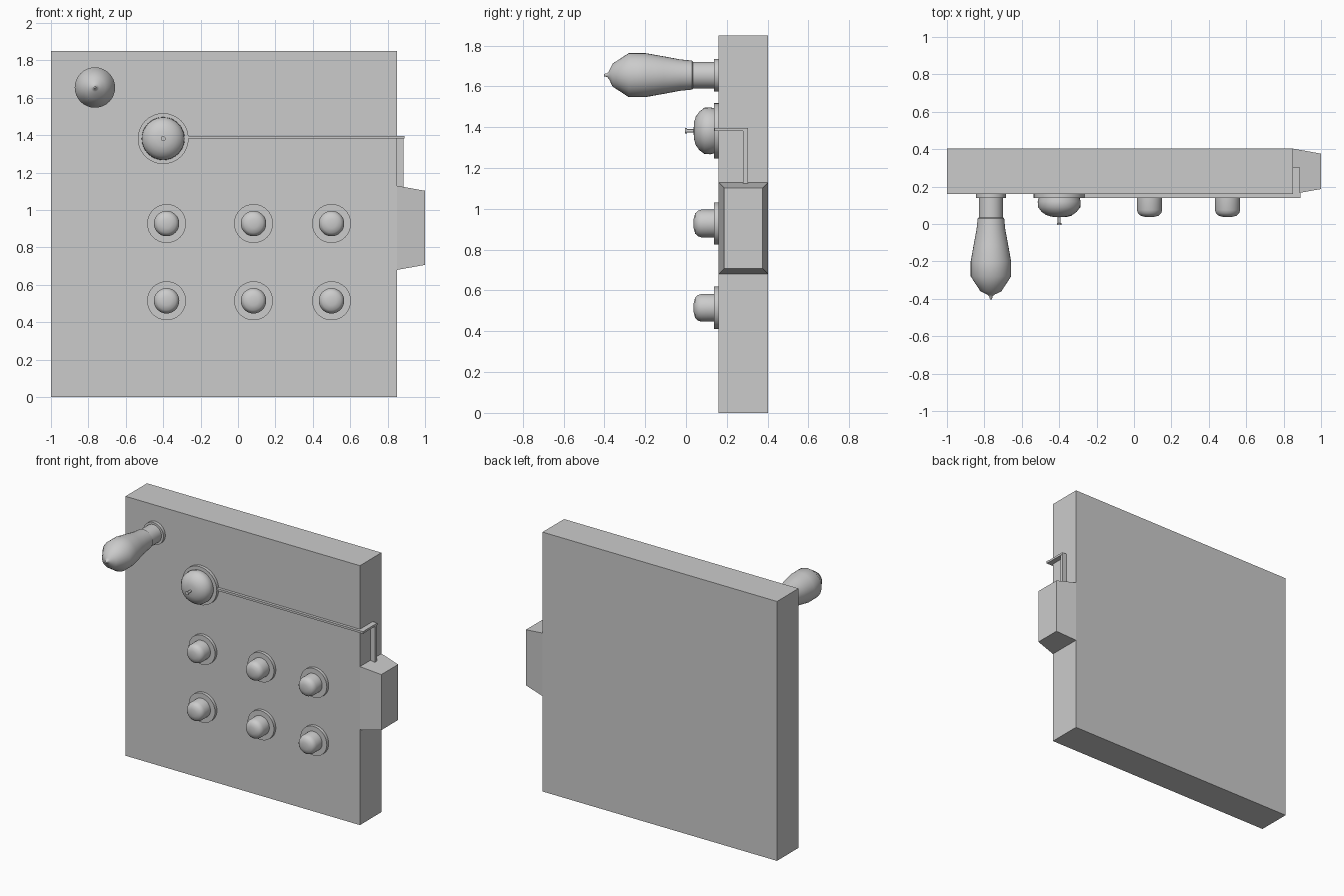
import bpy, bmesh, math
from mathutils import Matrix

cube = bpy.data.objects.get("Cube")
if cube:
    bpy.data.objects.remove(cube, do_unlink=True)

GREY = (0.6, 0.6, 0.6, 1)
mat = bpy.data.materials.new("plain grey")
mat.use_nodes = True
mat.diffuse_color = GREY
mat.node_tree.nodes["Principled BSDF"].inputs["Base Color"].default_value = GREY


def finish(name, bm, smooth=None):
    bmesh.ops.recalc_face_normals(bm, faces=bm.faces)
    mesh = bpy.data.meshes.new(name)
    bm.to_mesh(mesh)
    bm.free()
    mesh.materials.append(mat)
    obj = bpy.data.objects.new(name, mesh)
    bpy.context.collection.objects.link(obj)
    if smooth:
        bpy.ops.object.select_all(action='DESELECT')
        obj.select_set(True)
        bpy.context.view_layer.objects.active = obj
        bpy.ops.object.shade_smooth_by_angle(angle=math.radians(smooth))
    return obj


def box(name, low, high, inset=0.0):
    """Box between two corners; its +x end can be tapered by an inset."""
    bm = bmesh.new()
    bmesh.ops.create_cube(bm, size=1)
    mid = [(a + b) / 2 for a, b in zip(low, high)]
    size = [b - a for a, b in zip(low, high)]
    for v in bm.verts:
        taper = inset if v.co.x > 0 else 0
        v.co.y *= 1 - 2 * taper / size[1]
        v.co.z *= 1 - 2 * taper / size[2]
        v.co = [m + c * s for m, c, s in zip(mid, v.co, size)]
    return finish(name, bm)


def turned(name, x, z, profile, steps=32):
    """Spin a (y, radius) profile around a front-to-back axis."""
    bm = bmesh.new()
    verts = [bm.verts.new((r, y, 0)) for y, r in profile]
    edges = [bm.edges.new(pair) for pair in zip(verts, verts[1:])]
    bmesh.ops.spin(bm, geom=verts + edges, cent=(0, 0, 0), axis=(0, 1, 0),
                   angle=math.tau, steps=steps, use_duplicate=False)
    bmesh.ops.remove_doubles(bm, verts=bm.verts, dist=0.0005)
    bmesh.ops.transform(bm, matrix=Matrix.Translation((x, 0, z)), verts=bm.verts)
    return finish(name, bm, 40)


def plate(name, x, z, radius, front=0.138):
    return turned(name, x, z, [(0.17, 0), (0.17, radius), (front, radius), (front, 0)])


# Board and the tapered block on its left edge
box("board", (-1, 0.16, 0), (0.85, 0.403, 1.85))
box("side_block", (0.85, 0.16, 0.68), (1, 0.403, 1.13), 0.027)

# Large pear-shaped handle with its stem
plate("handle_plate", -0.765, 1.655, 0.08)
turned("handle_stem", -0.765, 1.655, [(0.15, 0), (0.15, 0.065), (0.03, 0.065), (0.03, 0)])
turned("handle_grip", -0.765, 1.655, [
    (0.04, 0), (0.04, 0.06), (0.03, 0.071), (-0.03, 0.077), (-0.11, 0.092),
    (-0.2, 0.108), (-0.28, 0.108), (-0.36, 0.056), (-0.376, 0.022),
    (-0.385, 0.01), (-0.403, 0.005), (-0.403, 0)])

# Domed dial with a small pin
plate("dial_plate", -0.4, 1.382, 0.136)
turned("dial_dome", -0.4, 1.382, [
    (0.145, 0), (0.145, 0.108), (0.12, 0.115), (0.09, 0.113), (0.065, 0.094),
    (0.048, 0.07), (0.039, 0.04), (0.037, 0)])
turned("dial_pin", -0.4, 1.382, [
    (0.05, 0), (0.05, 0.008), (0.006, 0.008), (0.004, 0.013),
    (-0.006, 0.013), (-0.006, 0)], 16)

# Two rows of push knobs on round plates
knob = [(0.145, 0), (0.145, 0.068), (0.075, 0.068), (0.058, 0.062),
        (0.045, 0.05), (0.038, 0.025), (0.037, 0)]
for row, z, radius in (("upper", 0.928, 0.104), ("lower", 0.515, 0.104)):
    for label, x in (("right", -0.382), ("middle", 0.083), ("left", 0.5)):
        plate(f"{row}_{label}_knob_plate", x, z, radius)
        turned(f"{row}_{label}_knob", x, z, knob)

# Flat linkage running from the dial around the edge to the block
box("link_front_bar", (-0.28, 0.14, 1.382), (0.89, 0.165, 1.397))
box("link_edge_bar", (0.85, 0.14, 1.382), (0.887, 0.303, 1.397))
box("link_upright", (0.845, 0.28, 1.1), (0.884, 0.303, 1.39))
